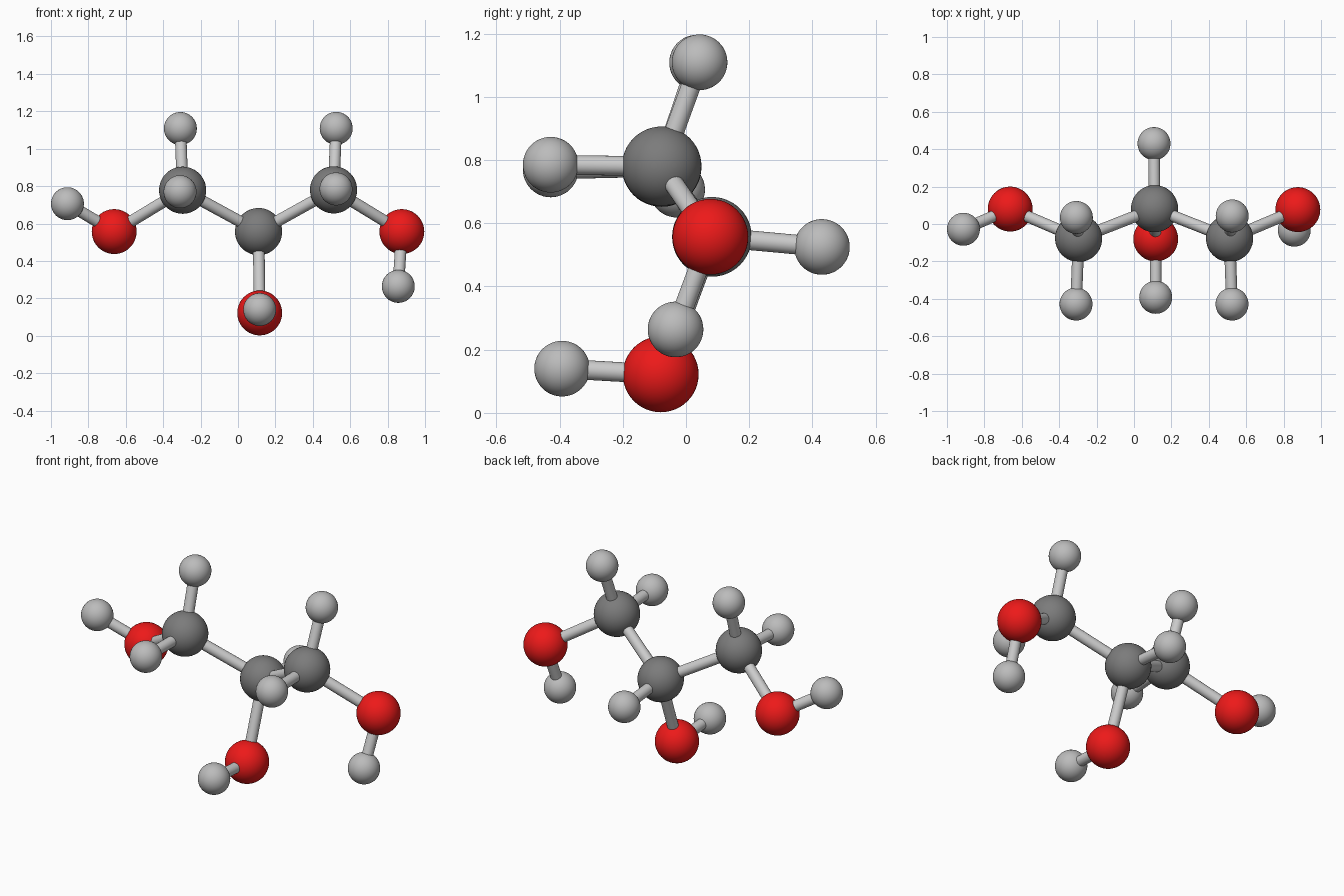
import bpy
from mathutils import Vector

if "Cube" in bpy.data.objects:
    bpy.data.objects.remove(bpy.data.objects["Cube"])


def material(name, rgb):
    m = bpy.data.materials.new(name)
    m.diffuse_color = (*rgb, 1)
    m.use_nodes = True
    m.node_tree.nodes["Principled BSDF"].inputs["Base Color"].default_value = m.diffuse_color
    return m


# element: (radius, material)
KINDS = {
    "carbon": (0.126, material("dark_grey", (0.2, 0.2, 0.2))),
    "oxygen": (0.12, material("red", (0.85, 0.01, 0.01))),
    "hydrogen": (0.088, material("light_grey", (0.5, 0.5, 0.5))),
}
BOND_RADIUS = 0.031

# atom: (position, atom it is bonded to)
ATOMS = {
    "carbon_middle": ((0.11, 0.082, 0.557), None),
    "carbon_left": ((-0.296, -0.077, 0.778), "carbon_middle"),
    "carbon_right": ((0.511, -0.077, 0.78), "carbon_middle"),
    "oxygen_left": ((-0.662, 0.08, 0.557), "carbon_left"),
    "oxygen_middle": ((0.116, -0.08, 0.122), "carbon_middle"),
    "oxygen_right": ((0.876, 0.077, 0.557), "carbon_right"),
    "hydrogen_oxygen_left": ((-0.912, -0.028, 0.706), "oxygen_left"),
    "hydrogen_oxygen_middle": ((0.116, -0.392, 0.14), "oxygen_middle"),
    "hydrogen_oxygen_right": ((0.857, -0.033, 0.264), "oxygen_right"),
    "hydrogen_left_top": ((-0.308, 0.035, 1.108), "carbon_left"),
    "hydrogen_left_front": ((-0.31, -0.428, 0.77), "carbon_left"),
    "hydrogen_right_top": ((0.525, 0.043, 1.109), "carbon_right"),
    "hydrogen_right_front": ((0.524, -0.428, 0.785), "carbon_right"),
    "hydrogen_middle_back": ((0.107, 0.43, 0.525), "carbon_middle"),
}


def add_atom(name, pos):
    radius, mat = KINDS[name.split("_")[0]]
    bpy.ops.mesh.primitive_uv_sphere_add(segments=48, ring_count=24, radius=radius, location=pos)
    ob = bpy.context.object
    ob.name = name
    ob.data.materials.append(mat)
    bpy.ops.object.shade_smooth()


def add_bond(name, a, b):
    a, b = Vector(a), Vector(b)
    d = b - a
    bpy.ops.mesh.primitive_cylinder_add(vertices=24, radius=BOND_RADIUS, depth=d.length,
                                        location=(a + b) / 2,
                                        rotation=d.to_track_quat('Z', 'Y').to_euler())
    bpy.context.object.name = name
    bpy.ops.object.shade_smooth_by_angle()


# atoms as balls, bonds as sticks
for name, (pos, parent) in ATOMS.items():
    add_atom(name, pos)
    if parent:
        add_bond("bond_" + name, ATOMS[parent][0], pos)
